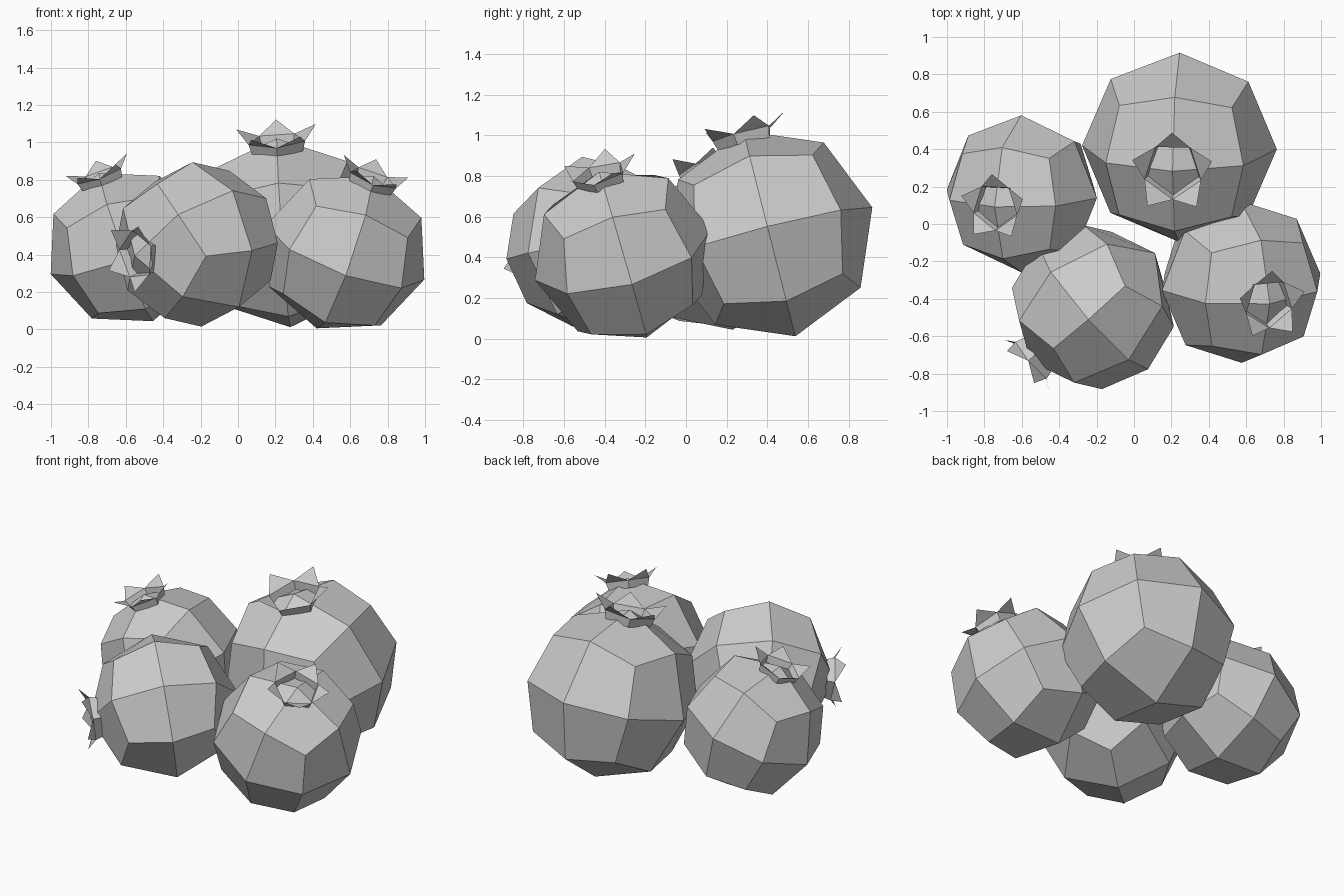
import bpy, bmesh
from math import sin, cos, radians
from mathutils import Vector, Matrix

if "Cube" in bpy.data.objects:
    bpy.data.objects.remove(bpy.data.objects["Cube"])


def make_object(name, bm, matrix):
    mesh = bpy.data.meshes.new(name)
    bm.to_mesh(mesh)
    bm.free()
    mesh.transform(matrix)
    obj = bpy.data.objects.new(name, mesh)
    bpy.context.collection.objects.link(obj)
    return obj


def ring(bm, radius, height, start):
    return [bm.verts.new((radius * cos(radians(start + 72 * i)),
                          radius * sin(radians(start + 72 * i)), height))
            for i in range(5)]


def berry(name, center, radius, up, side):
    # Local frame: z through the crown, x across it
    z = Vector(up).normalized()
    x = Vector(side)
    x = (x - x.dot(z) * z).normalized()
    y = z.cross(x)
    matrix = (Matrix.Translation(center)
              @ Matrix((x, y, z)).transposed().to_4x4()
              @ Matrix.Scale(radius, 4))

    # Berry body: cube with each face split in four, pushed out to a sphere
    bm = bmesh.new()
    bmesh.ops.create_cube(bm, size=2)
    bmesh.ops.subdivide_edges(bm, edges=bm.edges[:], cuts=1, use_grid_fill=True)
    for v in bm.verts:
        v.co.normalize()
    make_object(name + "_body", bm, matrix)

    # Crown: five-sided flaring wall with five outward pointed teeth
    bm = bmesh.new()
    low = ring(bm, 0.275, 0.87, 54)
    high = ring(bm, 0.305, 0.975, 54)
    tips = ring(bm, 0.43, 1.09, 90)
    for i in range(5):
        j = (i + 1) % 5
        bm.faces.new((low[i], low[j], high[j], high[i]))
        bm.faces.new((high[i], high[j], tips[i]))
    make_object(name + "_crown", bm, matrix)


berry("large_berry", (0.243, 0.41, 0.517), 0.522, (-0.07, -0.245, 0.965), (1, -0.02, 0.07))
berry("right_berry", (0.573, -0.31, 0.413), 0.45, (0.34, -0.26, 0.905), (0.953, 0.09, -0.29))
berry("left_berry", (-0.6, 0.16, 0.44), 0.427, (-0.34, -0.16, 0.925), (0.94, -0.05, 0.33))
berry("front_berry", (-0.22, -0.445, 0.455), 0.445, (-0.747, -0.65, -0.137), (0.464, -0.63, 0.667))
